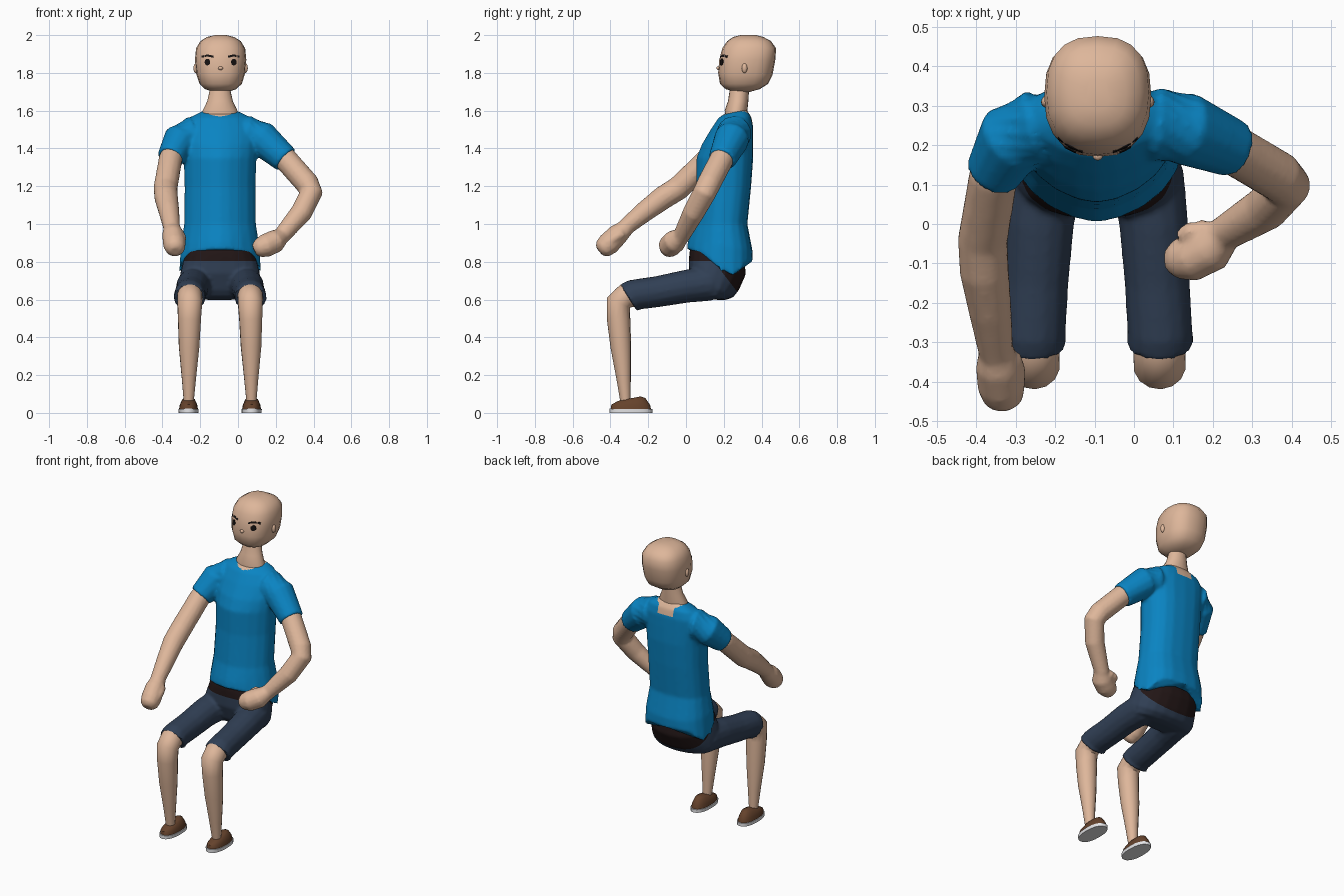
import bpy, bmesh, math
from mathutils import Vector
from mathutils.bvhtree import BVHTree

cube = bpy.data.objects.get("Cube")
if cube:
    bpy.data.objects.remove(cube, do_unlink=True)
CENTRE = -0.095   # x of the body's middle plane
FACE = -0.092     # x of the head's middle plane

def material(name, r, g, b):
    mat = bpy.data.materials.new(name)
    mat.use_nodes = True
    mat.diffuse_color = (r, g, b, 1)
    bsdf = next(n for n in mat.node_tree.nodes if n.type == 'BSDF_PRINCIPLED')
    bsdf.inputs["Base Color"].default_value = (r, g, b, 1)
    return mat

SKIN = material("skin", 0.73, 0.47, 0.325)
SHIRT = material("shirt_blue", 0.003, 0.23, 0.54)
SHORTS = material("shorts_navy", 0.03, 0.05, 0.09)
BAND = material("waistband_dark", 0.016, 0.008, 0.008)
LEATHER = material("shoe_brown", 0.13, 0.055, 0.025)
RUBBER = material("sole_white", 0.78, 0.78, 0.8)
BLACK = material("face_black", 0.008, 0.006, 0.006)

def finish(name, bm, mat):
    """Turn a bmesh into a smooth shaded object."""
    bmesh.ops.recalc_face_normals(bm, faces=bm.faces[:])
    mesh = bpy.data.meshes.new(name)
    bm.to_mesh(mesh)
    bm.free()
    mesh.materials.append(mat)
    obj = bpy.data.objects.new(name, mesh)
    bpy.context.collection.objects.link(obj)
    bpy.ops.object.select_all(action='DESELECT')
    obj.select_set(True)
    bpy.context.view_layer.objects.active = obj
    bpy.ops.object.shade_smooth_by_angle(angle=math.radians(50))
    return obj

def fuse(name, parts, mat, rounding):
    """Merge overlapping parts into one softly blended skin."""
    bm = bmesh.new()
    for part in parts:
        bm.from_mesh(part.data)
        bpy.data.objects.remove(part, do_unlink=True)
    obj = finish(name, bm, mat)
    remesh = obj.modifiers.new("blend", 'REMESH')
    remesh.mode = 'VOXEL'
    remesh.voxel_size = 0.01
    obj.modifiers.new("soften", 'SMOOTH').iterations = rounding
    for mod in ("blend", "soften"):
        bpy.ops.object.modifier_apply(modifier=mod)
    bpy.ops.object.shade_smooth_by_angle(angle=math.radians(50))
    return obj

def recolour(obj, mat, planes, rule):
    """Cut clean borders along planes, then colour the faces that meet the rule."""
    bm = bmesh.new()
    bm.from_mesh(obj.data)
    for point, normal in planes:
        geom = bm.verts[:] + bm.edges[:] + bm.faces[:]
        bmesh.ops.bisect_plane(bm, geom=geom, dist=1e-5, plane_co=point, plane_no=normal)
    for f in bm.faces:
        f.material_index = int(rule(f.calc_center_median()))
    bm.to_mesh(obj.data)
    bm.free()
    obj.data.materials.append(mat)

def skin_rings(name, rings, mat):
    """Bridge rings of points and close both ends."""
    bm = bmesh.new()
    loops = [[bm.verts.new(p) for p in ring] for ring in rings]
    n = len(loops[0])
    for low, high in zip(loops, loops[1:]):
        for i in range(n):
            j = (i + 1) % n
            bm.faces.new((low[i], low[j], high[j], high[i]))
    bm.faces.new(loops[0])
    bm.faces.new(loops[-1])
    return finish(name, bm, mat)

def loft(name, sections, mat, x=CENTRE, front=2.3, back=2.3, sides=20):
    """Each section: front y, front z, back y, back z, half width."""
    rings = []
    for fy, fz, by, bz, w in sections:
        ring = []
        for i in range(sides):
            a = math.tau * i / sides
            power = 2 / (front if i > sides / 2 else back)
            c, s = (math.copysign(abs(v) ** power, v) for v in (math.cos(a), math.sin(a)))
            t = (1 + s) / 2
            ring.append((x + w * c, fy + (by - fy) * t, fz + (bz - fz) * t))
        rings.append(ring)
    return skin_rings(name, rings, mat)

def tube(name, path, mat, sides=14):
    """Each path point: x, y, z, radius."""
    pts = [Vector(p[:3]) for p in path]
    rings = []
    for i, p in enumerate(pts):
        into = (p - pts[max(i - 1, 0)]).normalized()
        out = (pts[min(i + 1, len(pts) - 1)] - p).normalized()
        t = (into + out).normalized()
        u = Vector((1, 0.3, 0))
        u = (u - t * u.dot(t)).normalized()
        v = t.cross(u)
        angles = [math.tau * k / sides for k in range(sides)]
        rings.append([p + path[i][3] * (u * math.cos(a) + v * math.sin(a)) for a in angles])
    return skin_rings(name, rings, mat)

def ball(name, centre, size, mat):
    bm = bmesh.new()
    bmesh.ops.create_uvsphere(bm, u_segments=12, v_segments=8, radius=1)
    bmesh.ops.scale(bm, vec=size, verts=bm.verts)
    bmesh.ops.translate(bm, vec=centre, verts=bm.verts)
    finish(name, bm, mat)

# Head and neck
head = loft("head", [
    (0.26, 1.70, 0.34, 1.70, 0.04), (0.21, 1.714, 0.39, 1.714, 0.082),
    (0.18, 1.742, 0.435, 1.742, 0.112), (0.17, 1.80, 0.458, 1.79, 0.129),
    (0.176, 1.87, 0.473, 1.87, 0.136), (0.192, 1.93, 0.477, 1.93, 0.13),
    (0.218, 1.968, 0.45, 1.968, 0.107), (0.25, 1.99, 0.41, 1.99, 0.072),
    (0.29, 2.0, 0.37, 2.0, 0.03)], SKIN, FACE, 2.4, 2.5)
loft("neck", [
    (0.21, 1.54, 0.32, 1.54, 0.095), (0.205, 1.60, 0.325, 1.60, 0.092),
    (0.222, 1.65, 0.33, 1.65, 0.068), (0.235, 1.73, 0.335, 1.73, 0.05)], SKIN, CENTRE, 2, 2)

# Face details laid on the head as thin plates
bm = bmesh.new()
bm.from_mesh(head.data)
surface = BVHTree.FromBMesh(bm)
bm.free()

def plate(name, outline, mat):
    bm = bmesh.new()
    hits = [surface.ray_cast(Vector((x, -1, z)), Vector((0, 1, 0)))[0] for x, z in outline]
    face = bm.faces.new([bm.verts.new(p - Vector((0, 0.004, 0))) for p in hits])
    ret = bmesh.ops.extrude_face_region(bm, geom=[face])
    moved = [v for v in ret["geom"] if isinstance(v, bmesh.types.BMVert)]
    bmesh.ops.translate(bm, vec=(0, 0.007, 0), verts=moved)
    finish(name, bm, mat)

for s, side in ((1, "left"), (-1, "right")):
    eye_x = FACE + s * 0.07
    angles = [math.tau * i / 12 for i in range(12)]
    plate(side + "_eye", [(eye_x + 0.015 * math.cos(a), 1.857 + 0.018 * math.sin(a)) for a in angles], BLACK)
    brow = [(eye_x + s * x, z) for x, z in ((-0.031, 1.891), (0, 1.898), (0.031, 1.891))]
    brow += [(x, z - 0.011) for x, z in reversed(brow)]
    plate(side + "_eyebrow", brow, BLACK)
    ball(side + "_ear", (FACE + s * 0.131, 0.31, 1.825), (0.013, 0.015, 0.026), SKIN)
ball("nose", (FACE, 0.173, 1.825), (0.013, 0.012, 0.010), SKIN)

# Shirt: body with a hem dipping over the hips, blended with both sleeves
body = loft("shirt_body", [
    (0.003, 0.865, 0.352, 0.80, 0.217), (0.01, 0.91, 0.352, 0.86, 0.208),
    (0.035, 1.0, 0.325, 1.0, 0.19), (0.053, 1.2, 0.345, 1.2, 0.188),
    (0.055, 1.35, 0.356, 1.35, 0.193), (0.083, 1.42, 0.356, 1.45, 0.20),
    (0.13, 1.5, 0.355, 1.52, 0.195), (0.17, 1.56, 0.345, 1.57, 0.16),
    (0.197, 1.58, 0.32, 1.605, 0.10)], SHIRT, CENTRE, 1.7, 2.6)
for v in body.data.vertices[:20]:
    v.co.z -= 0.1 * max(0, 1 - ((v.co.y - 0.22) / 0.11) ** 2)
right_sleeve = tube("right_sleeve", [
    (-0.17, 0.255, 1.46, 0.085), (-0.25, 0.25, 1.475, 0.096), (-0.31, 0.218, 1.44, 0.093),
    (-0.358, 0.128, 1.35, 0.072)], SHIRT)
left_sleeve = tube("left_sleeve", [
    (-0.02, 0.255, 1.46, 0.085), (0.06, 0.253, 1.478, 0.096), (0.13, 0.242, 1.45, 0.094),
    (0.254, 0.19, 1.34, 0.074)], SHIRT)
shirt = fuse("shirt", [body, right_sleeve, left_sleeve], SHIRT, 5)

def bare_neckline(c):
    dx = abs(c.x - CENTRE)
    nape = c.y > 0.27 and dx < 0.055 and c.z > 1.53
    return nape or (dx < 0.1 and c.z > 1.57 + 3.5 * dx * dx)

nape_cuts = [((CENTRE + x, 0, 1.53), n) for x, n in ((0.055, (1, 0, 0)), (-0.055, (1, 0, 0)), (0, (0, 0, 1)))]
recolour(shirt, SKIN, nape_cuts, bare_neckline)

# Shorts: seat and both legs in one, with a dark waistband
parts = [loft("seat", [
    (0.03, 0.89, 0.31, 0.79, 0.185), (0.018, 0.85, 0.318, 0.735, 0.198),
    (0.015, 0.81, 0.28, 0.65, 0.212), (0.015, 0.74, 0.25, 0.612, 0.218),
    (0.045, 0.65, 0.21, 0.598, 0.2), (0.07, 0.615, 0.17, 0.598, 0.13)], SHORTS)]
for s in (1, -1):
    parts.append(tube("leg", [(CENTRE + s * off, y, z, r) for off, y, z, r in (
        (0.11, 0.20, 0.69, 0.075), (0.13, 0.12, 0.685, 0.093), (0.145, 0, 0.67, 0.088),
        (0.154, -0.15, 0.642, 0.083), (0.161, -0.275, 0.625, 0.083), (0.161, -0.303, 0.607, 0.087))], SHORTS))
shorts = fuse("shorts", parts, SHORTS, 3)
belt_cuts = [((0, 0.145, 0.805), (0, 0, 1)), ((0, 0.145, 0.805), (0, 1.3, 1))]
recolour(shorts, BAND, belt_cuts, lambda c: c.z > 0.805 - 1.3 * max(0, c.y - 0.145))

# Lower legs and shoes
for s, side in ((1, "left"), (-1, "right")):
    tube(side + "_lower_leg", [(CENTRE + s * off, y, z, r) for off, y, z, r in (
        (0.16, -0.2, 0.63, 0.055), (0.16, -0.318, 0.62, 0.067), (0.16, -0.358, 0.583, 0.067),
        (0.162, -0.357, 0.5, 0.062), (0.164, -0.345, 0.35, 0.055),
        (0.165, -0.33, 0.18, 0.038), (0.166, -0.32, 0.05, 0.026))], SKIN)
    foot_x = CENTRE + s * 0.167
    loft(side + "_sole", [(-0.405, 0, -0.178, 0, 0.053), (-0.405, 0.022, -0.178, 0.02, 0.054)], RUBBER, foot_x)
    loft(side + "_shoe", [
        (-0.398, 0.02, -0.185, 0.02, 0.05), (-0.395, 0.044, -0.19, 0.042, 0.046),
        (-0.36, 0.063, -0.215, 0.078, 0.034), (-0.33, 0.07, -0.24, 0.087, 0.018)], LEATHER, foot_x)

# Right arm reaching forward, left arm bent with the hand in front of the hip
ARMS = {"right_arm": (
    ((-0.33, 0.18, 1.40, 0.058), (-0.357, 0.12, 1.345, 0.063), (-0.384, -0.04, 1.19, 0.064),
     (-0.38, -0.12, 1.14, 0.063), (-0.365, -0.22, 1.065, 0.055), (-0.35, -0.33, 0.975, 0.044)),
    ((-0.35, -0.31, 0.985, 0.042), (-0.345, -0.36, 0.945, 0.057), (-0.337, -0.41, 0.895, 0.061),
     (-0.332, -0.442, 0.868, 0.052), (-0.33, -0.458, 0.855, 0.03)),
    ((-0.31, -0.34, 0.95, 0.026), (-0.297, -0.38, 0.925, 0.024), (-0.292, -0.41, 0.90, 0.016))),
    "left_arm": (
    ((0.20, 0.21, 1.39, 0.058), (0.25, 0.19, 1.345, 0.064), (0.365, 0.122, 1.215, 0.064),
     (0.388, 0.098, 1.165, 0.062), (0.335, 0.04, 1.06, 0.058), (0.22, -0.03, 0.925, 0.044)),
    ((0.235, -0.02, 0.94, 0.042), (0.195, -0.06, 0.908, 0.062), (0.145, -0.085, 0.885, 0.062),
     (0.108, -0.09, 0.87, 0.05), (0.086, -0.092, 0.86, 0.03)),
    ((0.18, -0.015, 0.925, 0.03), (0.145, -0.02, 0.925, 0.028), (0.115, -0.03, 0.915, 0.018)))}
for name, (arm, hand, thumb) in ARMS.items():
    fuse(name, [tube("arm", arm, SKIN), tube("hand", hand, SKIN), tube("thumb", thumb, SKIN)], SKIN, 2)
